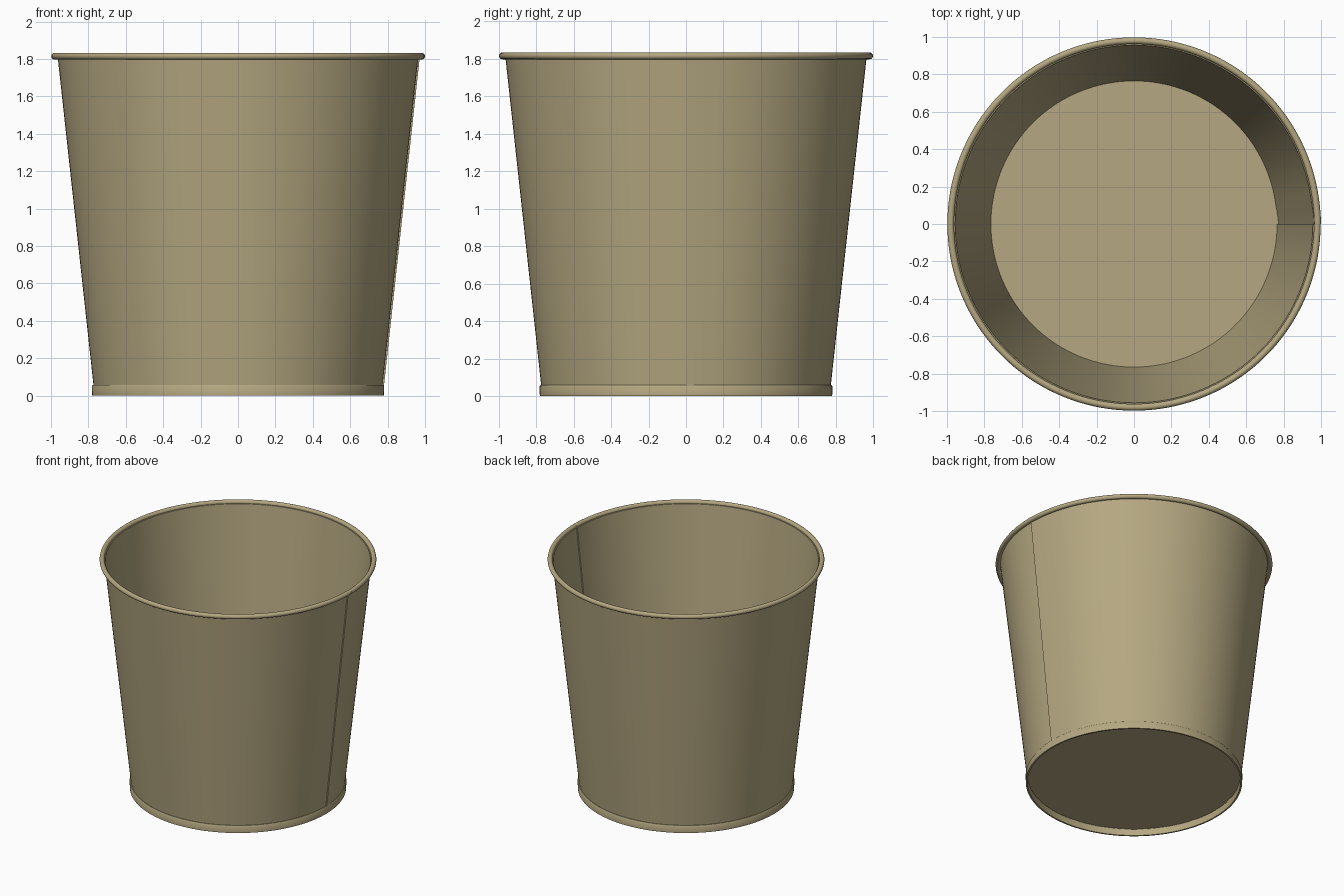
import bpy, bmesh
from math import sin, cos, pi, radians

cube = bpy.data.objects.get("Cube")
if cube:
    bpy.data.objects.remove(cube, do_unlink=True)

COLOR = (0.46, 0.39, 0.22, 1)
metal = bpy.data.materials.new("khaki painted metal")
metal.use_nodes = True
metal.diffuse_color = COLOR
metal.node_tree.nodes["Principled BSDF"].inputs["Base Color"].default_value = COLOR

STEPS = 144        # segments around the pail
SHEET = 0.008      # sheet thickness
LAP = radians(7)   # width of the side-seam overlap


def finish(name, bm):
    bmesh.ops.recalc_face_normals(bm, faces=bm.faces)
    mesh = bpy.data.meshes.new(name)
    bm.to_mesh(mesh)
    bm.free()
    mesh.materials.append(metal)
    obj = bpy.data.objects.new(name, mesh)
    bpy.context.collection.objects.link(obj)
    bpy.ops.object.select_all(action="DESELECT")
    obj.select_set(True)
    bpy.context.view_layer.objects.active = obj
    bpy.ops.object.shade_smooth_by_angle(angle=radians(35))
    return obj


def rolled(name, profile, lap=0.0):
    """Roll a closed (radius, z) outline around z; lap lifts the starting edge over the other end."""
    bm = bmesh.new()
    count = STEPS + 1 if lap else STEPS
    rings = []
    for i in range(count):
        a = 2 * pi * i / STEPS
        lift = lap * max(0, 1 - a / LAP)
        rings.append([bm.verts.new(((r + lift) * cos(a), (r + lift) * sin(a), z))
                      for r, z in profile])
    n = len(profile)
    for i in range(STEPS):
        p, q = rings[i], rings[(i + 1) % count]
        for j in range(n):
            k = (j + 1) % n
            bm.faces.new((p[j], q[j], q[k], p[k]))
    if lap:
        bm.faces.new(rings[0])
        bm.faces.new(rings[-1])
    return finish(name, bm)


# Tapered wall, one rolled sheet with a lapped side seam
rolled("wall", [(0.772, 0.05), (0.964, 1.81), (0.964 - SHEET, 1.81), (0.772 - SHEET, 0.05)],
       lap=SHEET)

# Rolled wire rim
TUBE = 0.018
rolled("rim", [(0.98 + TUBE * cos(2 * pi * j / 16), 1.815 + TUBE * sin(2 * pi * j / 16))
               for j in range(16)], lap=0.002)

# Foot band around the base
rolled("foot_band", [(0.78, 0), (0.782, 0.05), (0.777, 0.058), (0.765, 0.058), (0.768, 0)])

# Recessed floor
bm = bmesh.new()
bmesh.ops.create_cone(bm, cap_ends=True, segments=STEPS, radius1=0.77, radius2=0.77, depth=SHEET)
bmesh.ops.translate(bm, verts=bm.verts, vec=(0, 0, 0.056))
finish("floor", bm)
